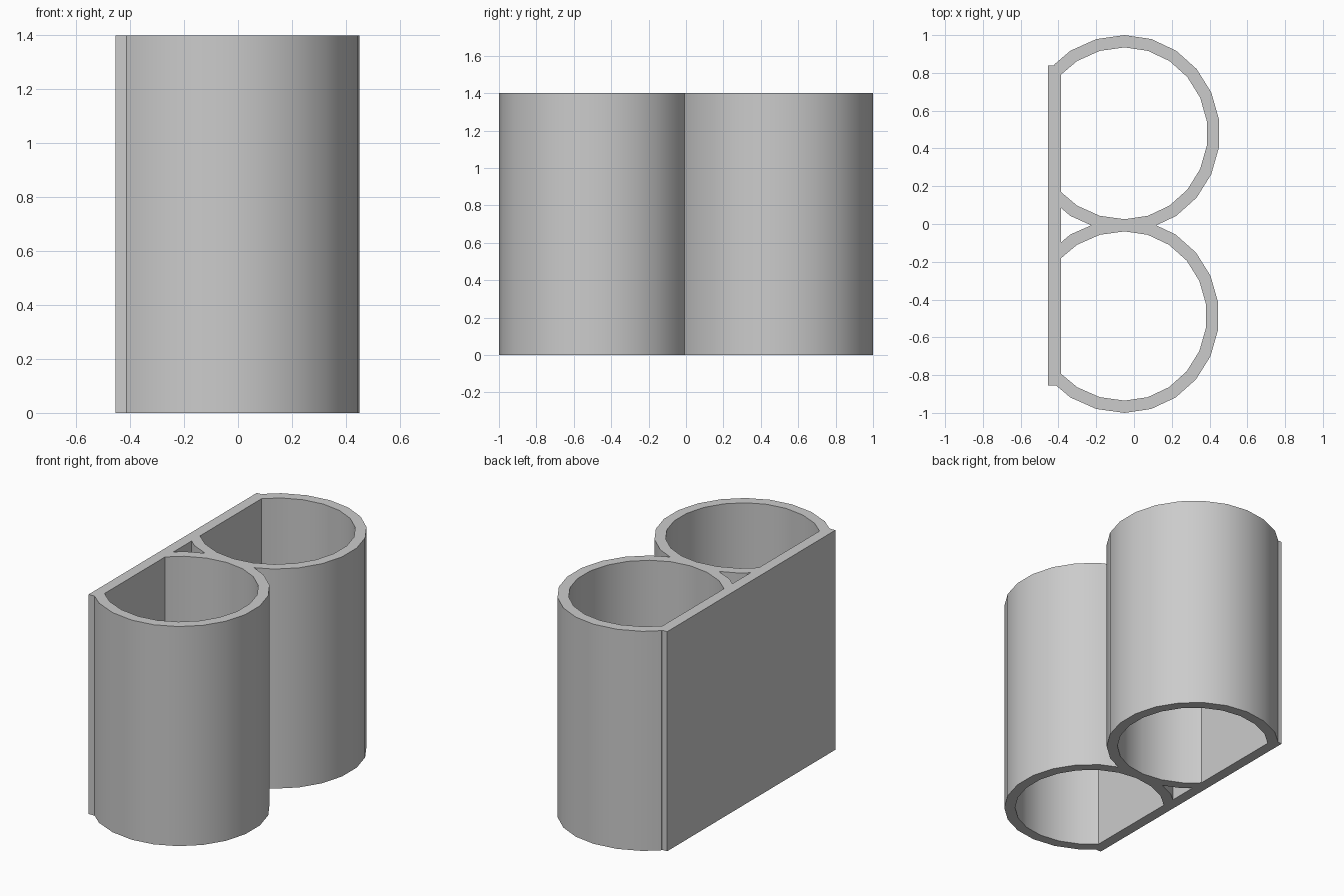
import bpy, bmesh
from math import sin, cos, tau

if "Cube" in bpy.data.objects:
    bpy.data.objects.remove(bpy.data.objects["Cube"])

HEIGHT = 1.4
WALL = 0.065
SIDES = 22
CX = -0.05
CUT_X = -0.42      # tubes end inside the back plate


def add_object(name, bm):
    bmesh.ops.recalc_face_normals(bm, faces=bm.faces)
    mesh = bpy.data.meshes.new(name)
    bm.to_mesh(mesh)
    bm.free()
    obj = bpy.data.objects.new(name, mesh)
    bpy.context.collection.objects.link(obj)
    return obj


def tube(name, cy, ry, rx):
    """Open tube, a little wider to the left, cut flat where it meets the plate."""
    bm = bmesh.new()
    loops = []
    for inset, z in ((0, 0), (0, HEIGHT), (WALL, HEIGHT), (WALL, 0)):
        ring = []
        for k in range(SIDES):
            a = tau * (k / SIDES + 0.25)
            r = (0.53 if cos(a) < 0 else rx) - inset
            ring.append(bm.verts.new((CX + r * cos(a), cy + (ry - inset) * sin(a), z)))
        loops.append(ring)
    for i in range(4):
        a, b = loops[i], loops[(i + 1) % 4]
        for k in range(SIDES):
            n = (k + 1) % SIDES
            bm.faces.new((a[k], a[n], b[n], b[k]))
    bmesh.ops.bisect_plane(bm, geom=bm.verts[:] + bm.edges[:] + bm.faces[:],
                           plane_co=(CUT_X, 0, 0), plane_no=(-1, 0, 0), clear_outer=True)
    bmesh.ops.holes_fill(bm, edges=[e for e in bm.edges if e.is_boundary], sides=0)
    return add_object(name, bm)


# flat back plate
bm = bmesh.new()
bmesh.ops.create_cube(bm, size=1)
for v in bm.verts:
    v.co.x = -0.455 if v.co.x < 0 else -0.387
    v.co.y = -0.854 if v.co.y < 0 else 0.84
    v.co.z = 0 if v.co.z < 0 else HEIGHT
holder = add_object("double_tube_holder", bm)

# two tubes that overlap slightly in the middle
tubes = [tube("rear_tube", 0.48, 0.52, 0.505), tube("front_tube", -0.487, 0.513, 0.50)]

# join everything into one solid
bpy.context.view_layer.objects.active = holder
holder.select_set(True)
for t in tubes:
    mod = holder.modifiers.new("join", "BOOLEAN")
    mod.operation = "UNION"
    mod.solver = "EXACT"
    mod.object = t
    bpy.ops.object.modifier_apply(modifier=mod.name)
    bpy.data.objects.remove(t)
bpy.ops.object.shade_smooth_by_angle(angle=0.5)
